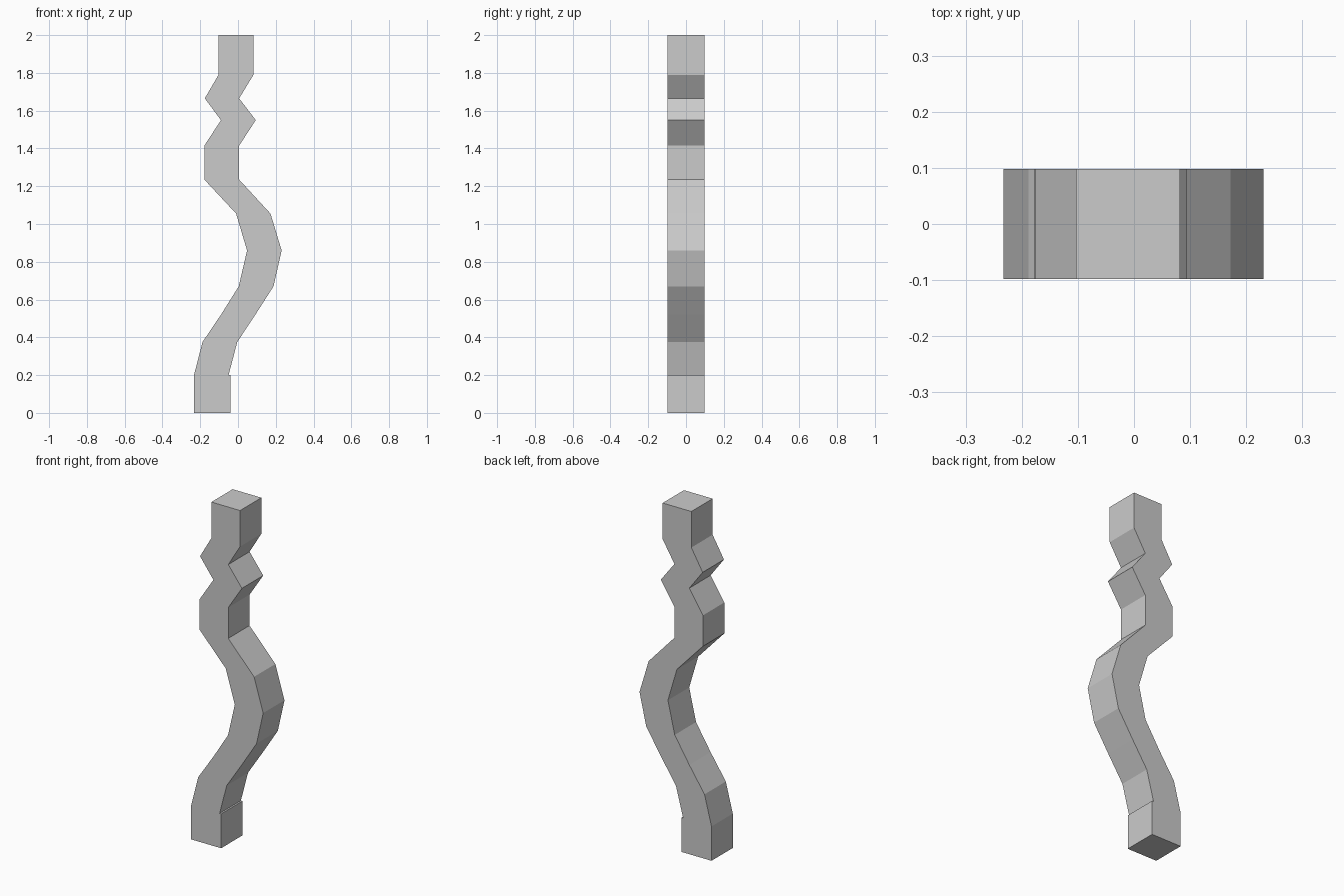
import bpy
import bmesh

if "Cube" in bpy.data.objects:
    bpy.data.objects.remove(bpy.data.objects["Cube"])

# Stations of the wavy post: (left x, right x, height)
STATIONS = [
    (-0.233, -0.04, 0.0), (-0.233, -0.04, 0.2), (-0.233, -0.05, 0.2),
    (-0.188, -0.004, 0.375), (-0.09, 0.092, 0.52), (0.004, 0.188, 0.67),
    (0.048, 0.231, 0.86), (-0.01, 0.172, 1.055), (-0.178, 0.006, 1.235),
    (-0.178, 0.006, 1.415), (-0.09, 0.094, 1.55), (-0.176, 0.006, 1.665),
    (-0.103, 0.082, 1.79), (-0.103, 0.082, 2.0),
]
HALF_DEPTH = 0.098

# Closed silhouette: up the right side, down the left side
right = [(r, z) for _, r, z in STATIONS]
left = [(l, z) for l, _, z in reversed(STATIONS)]
outline = []
for p in right + left:
    if p not in outline:
        outline.append(p)

# Extrude the silhouette front to back
bm = bmesh.new()
front = bm.faces.new([bm.verts.new((x, -HALF_DEPTH, z)) for x, z in outline])
result = bmesh.ops.extrude_face_region(bm, geom=[front], use_keep_orig=True)
back_verts = [g for g in result["geom"] if isinstance(g, bmesh.types.BMVert)]
bmesh.ops.translate(bm, verts=back_verts, vec=(0, 2 * HALF_DEPTH, 0))
bmesh.ops.recalc_face_normals(bm, faces=bm.faces)

mesh = bpy.data.meshes.new("wavy_post")
bm.to_mesh(mesh)
bm.free()
post = bpy.data.objects.new("wavy_post", mesh)
bpy.context.collection.objects.link(post)
